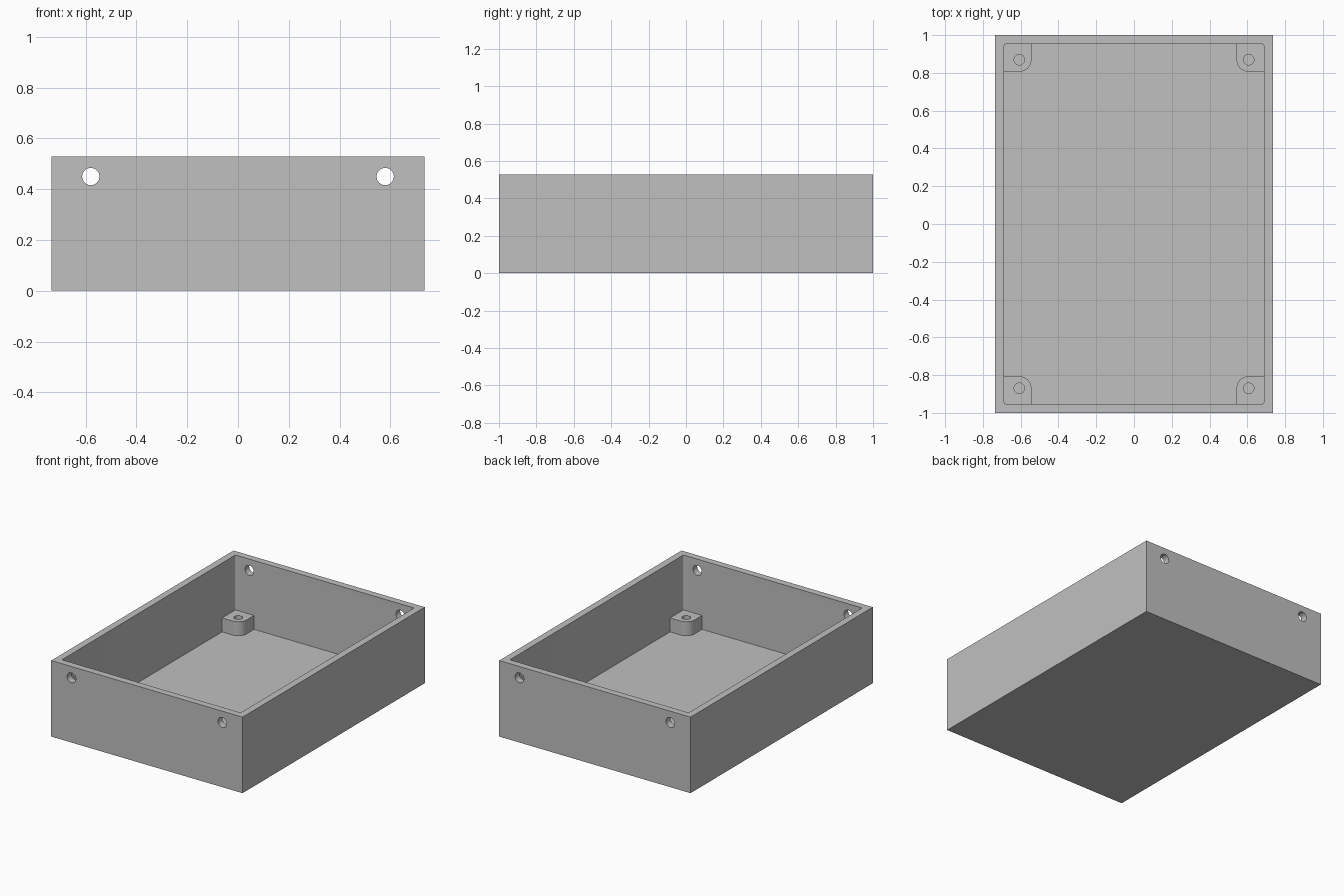
import bpy
import bmesh
from math import pi, cos, sin
from mathutils import Matrix

if "Cube" in bpy.data.objects:
    bpy.data.objects.remove(bpy.data.objects["Cube"], do_unlink=True)

# Overall sizes
HALF_X, HALF_Y, HEIGHT = 0.735, 1.0, 0.528
WALL, FLOOR = 0.048, 0.05
POST_X, POST_Y, POST_R, POST_TOP = 0.607, 0.87, 0.064, 0.147

grey = bpy.data.materials.new("light grey")
grey.use_nodes = True
grey.diffuse_color = (0.53, 0.53, 0.53, 1)
grey.node_tree.nodes["Principled BSDF"].inputs["Base Color"].default_value = grey.diffuse_color


def to_object(name, bm):
    bmesh.ops.recalc_face_normals(bm, faces=bm.faces)
    mesh = bpy.data.meshes.new(name)
    bm.to_mesh(mesh)
    bm.free()
    mesh.materials.append(grey)
    obj = bpy.data.objects.new(name, mesh)
    bpy.context.collection.objects.link(obj)
    return obj


def box(name, half_x, half_y, bottom, top, corner=0):
    bm = bmesh.new()
    bmesh.ops.create_cube(bm, size=1)
    bmesh.ops.scale(bm, vec=(2 * half_x, 2 * half_y, top - bottom), verts=bm.verts)
    bmesh.ops.translate(bm, vec=(0, 0, (top + bottom) / 2), verts=bm.verts)
    if corner:
        upright = [e for e in bm.edges if abs(e.verts[0].co.z - e.verts[1].co.z) > 0.1]
        bmesh.ops.bevel(bm, geom=upright, offset=corner, segments=4, profile=0.5, affect='EDGES')
    return to_object(name, bm)


def cylinder(name, radius, depth, centre, axis='Z'):
    bm = bmesh.new()
    turn = Matrix.Rotation(pi / 2, 4, 'X') if axis == 'Y' else Matrix()
    bmesh.ops.create_cone(bm, cap_ends=True, segments=40, radius1=radius, radius2=radius,
                          depth=depth, matrix=Matrix.Translation(centre) @ turn)
    return to_object(name, bm)


def corner_post(name, sx, sy):
    # Square block sunk into the walls, with the corner facing the middle rounded
    far_x, far_y = HALF_X - WALL / 2, HALF_Y - WALL / 2
    outline = [(far_x, far_y), (far_x, POST_Y - POST_R)]
    for i in range(13):
        a = -pi / 2 - i / 12 * pi / 2
        outline.append((POST_X + POST_R * cos(a), POST_Y + POST_R * sin(a)))
    outline.append((POST_X - POST_R, far_y))
    bm = bmesh.new()
    face = bm.faces.new([bm.verts.new((x * sx, y * sy, FLOOR / 2)) for x, y in outline])
    top = bmesh.ops.extrude_face_region(bm, geom=[face])["geom"]
    bmesh.ops.translate(bm, vec=(0, 0, POST_TOP - FLOOR / 2),
                        verts=[v for v in top if isinstance(v, bmesh.types.BMVert)])
    return to_object(name, bm)


def combine(target, tool, operation):
    mod = target.modifiers.new(tool.name, 'BOOLEAN')
    mod.operation, mod.solver, mod.object = operation, 'EXACT', tool
    bpy.context.view_layer.objects.active = target
    bpy.ops.object.modifier_apply(modifier=mod.name)
    bpy.data.objects.remove(tool, do_unlink=True)


# Open tray
tray = box("enclosure_tray", HALF_X, HALF_Y, 0, HEIGHT)
combine(tray, box("cavity", HALF_X - WALL, HALF_Y - WALL, FLOOR, HEIGHT + 0.1, 0.008), 'DIFFERENCE')

# Screw posts with blind holes in the four corners
for sx in (-1, 1):
    for sy in (-1, 1):
        combine(tray, corner_post("corner_post", sx, sy), 'UNION')
        combine(tray, cylinder("screw_hole", 0.028, 0.2, (sx * POST_X, sy * POST_Y, FLOOR + 0.1)),
                'DIFFERENCE')

# Round holes through the front and back walls
for sx in (-1, 1):
    for sy in (-1, 1):
        combine(tray, cylinder("wall_hole", 0.034, 0.2, (sx * 0.58, sy * HALF_Y, 0.45), 'Y'),
                'DIFFERENCE')

# Smooth the round surfaces, keep the edges sharp
bpy.ops.object.select_all(action='DESELECT')
tray.select_set(True)
bpy.context.view_layer.objects.active = tray
bpy.ops.object.shade_smooth_by_angle(angle=pi / 6)
